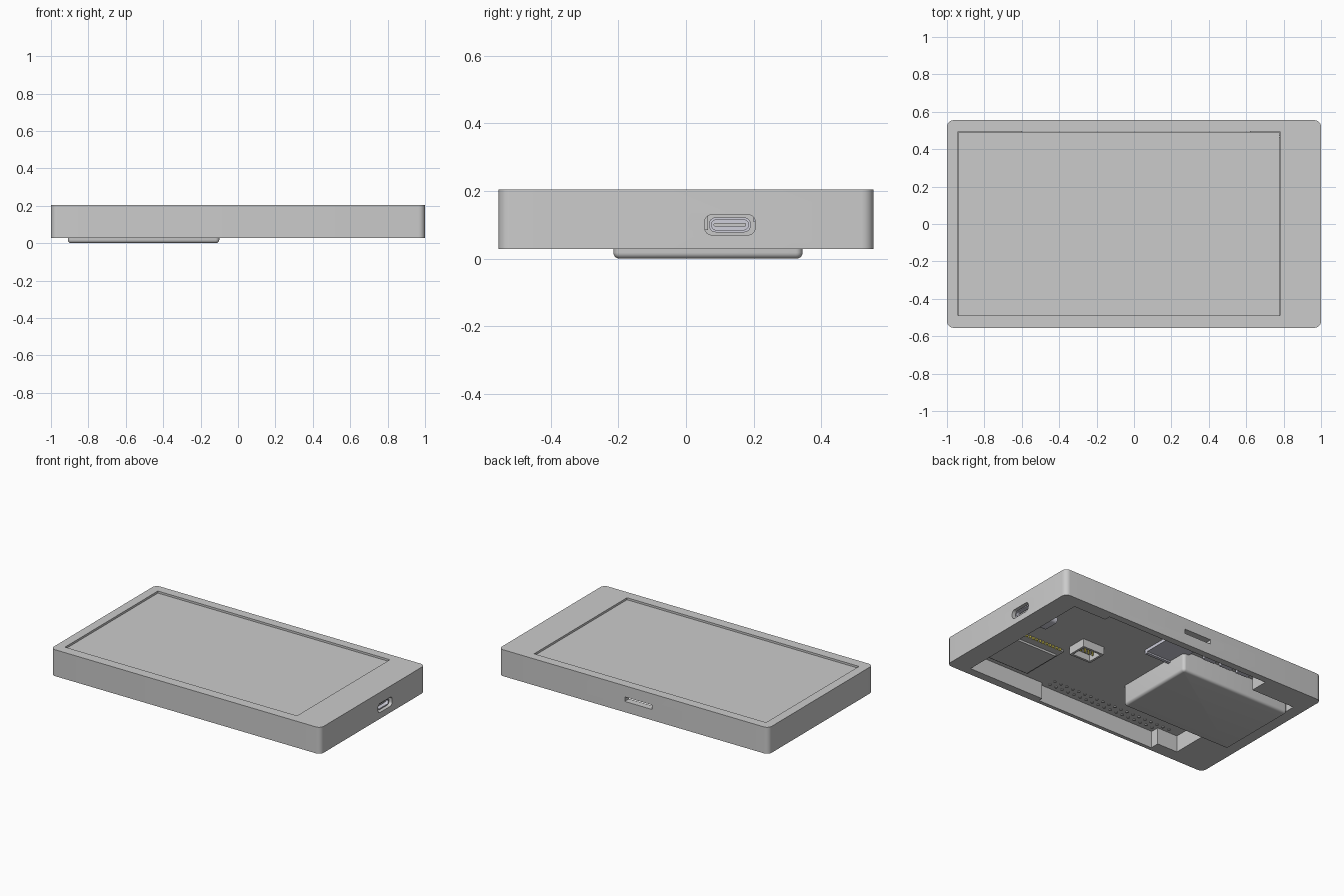
import bpy, bmesh, math

if "Cube" in bpy.data.objects:
    bpy.data.objects.remove(bpy.data.objects["Cube"])


def rounded(x0, x1, y0, y1, r, n=6):
    """Counter-clockwise rounded rectangle."""
    pts = []
    for k, (cx, cy) in enumerate([(x1 - r, y1 - r), (x0 + r, y1 - r), (x0 + r, y0 + r), (x1 - r, y0 + r)]):
        for i in range(n + 1):
            a = math.pi / 2 * (k + i / n)
            pts.append((cx + r * math.cos(a), cy + r * math.sin(a)))
    return pts


def material(name, color):
    m = bpy.data.materials.new(name)
    m.diffuse_color = (*color, 1)
    m.use_nodes = True
    m.node_tree.nodes["Principled BSDF"].inputs["Base Color"].default_value = m.diffuse_color
    return m


def prism(name, pts, lo, hi, axis='z', mat=None):
    """Extrude a profile along z, or a (y, z) profile along x."""
    place = (lambda a, b, c: (a, b, c)) if axis == 'z' else (lambda a, b, c: (c, a, b))
    bm = bmesh.new()
    bot = [bm.verts.new(place(a, b, lo)) for a, b in pts]
    top = [bm.verts.new(place(a, b, hi)) for a, b in pts]
    bm.faces.new(bot[::-1])
    bm.faces.new(top)
    for i in range(len(pts)):
        j = (i + 1) % len(pts)
        bm.faces.new((bot[i], bot[j], top[j], top[i]))
    bmesh.ops.recalc_face_normals(bm, faces=bm.faces)
    me = bpy.data.meshes.new(name)
    bm.to_mesh(me)
    bm.free()
    ob = bpy.data.objects.new(name, me)
    bpy.context.collection.objects.link(ob)
    if mat:
        me.materials.append(mat)
    return ob


def box(name, x0, x1, y0, y1, z0, z1, mat=None):
    return prism(name, [(x0, y0), (x1, y0), (x1, y1), (x0, y1)], z0, z1, mat=mat)


def activate(ob):
    bpy.ops.object.select_all(action='DESELECT')
    ob.select_set(True)
    bpy.context.view_layer.objects.active = ob


def cut(ob, cutter):
    activate(ob)
    m = ob.modifiers.new("cut", 'BOOLEAN')
    m.operation, m.solver, m.object = 'DIFFERENCE', 'EXACT', cutter
    bpy.ops.object.modifier_apply(modifier=m.name)
    bpy.data.objects.remove(cutter)


def smooth(ob):
    activate(ob)
    bpy.ops.object.shade_smooth_by_angle(angle=math.radians(30))


gold = material("gold_pins", (0.75, 0.65, 0.1))
steel = material("steel", (0.62, 0.62, 0.7))

# Case: rounded slab, open underneath, with window and port openings
case = prism("case", rounded(-1, 1, -0.555, 0.555, 0.035), 0.028, 0.205)
opening = [(0.86, 0.47), (0.62, 0.47), (0.62, 0.51), (-0.6, 0.51), (-0.6, 0.39), (-0.92, 0.39),
           (-0.92, -0.23), (-0.73, -0.23), (-0.73, -0.47), (-0.58, -0.47), (-0.58, -0.53),
           (0.3, -0.53), (0.3, -0.5), (0.86, -0.5)]
cut(case, prism("opening_cutter", opening, -0.1, 0.185))
cut(case, box("window_cutter", -0.94, 0.78, -0.489, 0.494, 0.15, 0.3))
cut(case, box("card_slot_cutter", -0.135, 0.065, 0.45, 0.7, 0.1, 0.13))
cut(case, prism("port_cutter", rounded(0.055, 0.205, 0.07, 0.13, 0.022), 0.8, 1.1, 'x'))
smooth(case)

# Display filling the window, and circuit board below it
box("display", -0.939, 0.779, -0.488, 0.493, 0.157, 0.192)
board = box("circuit_board", -0.91, 0.855, -0.525, 0.465, 0.138, 0.156)

# Battery hanging below the case, with rounded lower edges
battery = prism("battery", rounded(-0.91, -0.1, -0.215, 0.345, 0.02), 0.001, 0.137)
bm = bmesh.new()
bm.from_mesh(battery.data)
rim = [e for e in bm.edges if all(v.co.z < 0.01 for v in e.verts)]
bmesh.ops.bevel(bm, geom=rim, offset=0.018, segments=5, profile=0.5, affect='EDGES')
for v in bm.verts:
    v.co.z -= 0.001
bm.to_mesh(battery.data)
bm.free()
smooth(battery)

# USB style port: hollow shell with tongue
shell = prism("port_shell", rounded(0.068, 0.192, 0.078, 0.122, 0.02), 0.76, 0.985, 'x', steel)
cut(shell, prism("shell_cutter", rounded(0.075, 0.185, 0.085, 0.115, 0.0149), 0.8, 1.1, 'x'))
smooth(shell)
prism("port_tongue", rounded(0.082, 0.178, 0.095, 0.105, 0.004), 0.78, 0.97, 'x')

# Wireless module with edge strip
box("radio_module", 0.45, 0.8, -0.46, -0.12, 0.126, 0.139)
box("module_shield", 0.47, 0.78, -0.44, -0.17, 0.112, 0.127)
for i in range(12):
    x = 0.475 + i * 0.026
    box("module_pad", x, x + 0.014, -0.122, -0.112, 0.124, 0.139, gold)

# Plug socket with pins
socket = box("plug_socket", 0.29, 0.45, -0.065, 0.065, 0.085, 0.139)
cut(socket, box("socket_cutter", 0.305, 0.435, -0.05, 0.05, 0.05, 0.128))
for i in range(4):
    x = 0.325 + i * 0.03
    box("socket_pin", x - 0.004, x + 0.004, -0.004, 0.004, 0.095, 0.13, gold)

# Memory card holder
box("card_holder", -0.14, 0.08, 0.2, 0.43, 0.118, 0.139, steel)
box("card_holder_lip", -0.14, 0.08, 0.2, 0.22, 0.108, 0.12, steel)

# Small push buttons beside the battery
for x in (-0.27, -0.4, -0.53):
    box("button_base", x - 0.045, x + 0.045, 0.37, 0.44, 0.112, 0.139, steel)
    box("button_cap", x - 0.02, x + 0.02, 0.44, 0.46, 0.116, 0.134)

# Two rows of header solder points
for i in range(20):
    for y in (-0.485, -0.44):
        x = 0.25 - i * 0.047
        prism("header_point", rounded(x - 0.009, x + 0.009, y - 0.009, y + 0.009, 0.0089, 3), 0.133, 0.139)
